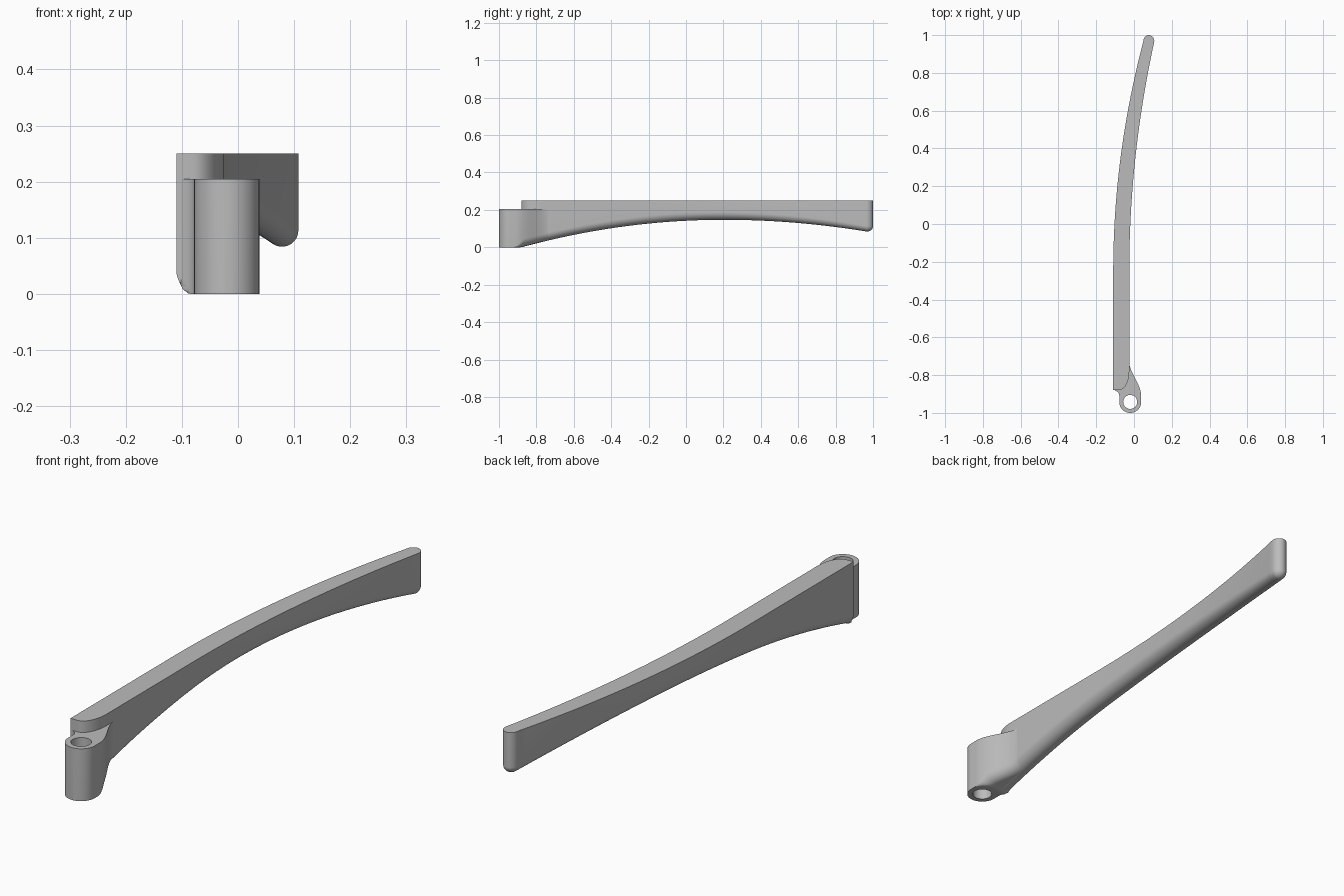
import bpy, bmesh
from math import sin, cos, radians, sqrt, pi

cube = bpy.data.objects.get("Cube")
if cube:
    bpy.data.objects.remove(cube, do_unlink=True)

grey = bpy.data.materials.new("plain grey")
grey.use_nodes = True
grey.diffuse_color = (0.5, 0.5, 0.5, 1)
grey.node_tree.nodes["Principled BSDF"].inputs["Base Color"].default_value = (0.5, 0.5, 0.5, 1)

TOP, LUG_TOP = 0.25, 0.205
TIP_Y = 0.967
PIN_X, PIN_Y, LUG_R, HOLE_R = -0.02, -0.942, 0.058, 0.037


def smooth(a, b, t):
    t = min(max((t - a) / (b - a), 0), 1)
    return t * t * (3 - 2 * t)


def underside(y):
    return 0.147 - (0.126 if y < 0.2 else 0.107) * (y - 0.2) ** 2


def arm_sides(y):
    bend = max(y + 0.25, 0) ** 2
    return -0.11 + 0.1075 * bend, -0.025 + 0.0895 * bend


def section(y, left, right, bottom, top, r, x_min=-1, x_max=1):
    """Upright section with rounded lower corners, trimmed to limits."""
    arc = [i * pi / 20 for i in range(11)]
    pts = [(left, top), (right, top)]
    pts += [(right - r + r * cos(a), bottom + r - r * sin(a)) for a in arc]
    pts += [(left + r - r * sin(a), bottom + r - r * cos(a)) for a in arc]
    return [(min(max(x, x_min), x_max), y, max(z, 0)) for x, z in pts]


def loft(name, rings):
    bm = bmesh.new()
    rows = [[bm.verts.new(p) for p in ring] for ring in rings]
    n = len(rows[0])
    for a, b in zip(rows, rows[1:]):
        for i in range(n):
            j = (i + 1) % n
            bm.faces.new((a[i], a[j], b[j], b[i]))
    bm.faces.new(rows[0])
    bm.faces.new(rows[-1])
    bmesh.ops.remove_doubles(bm, verts=bm.verts, dist=1e-5)
    bmesh.ops.recalc_face_normals(bm, faces=bm.faces)
    mesh = bpy.data.meshes.new(name)
    bm.to_mesh(mesh)
    bm.free()
    mesh.materials.append(grey)
    obj = bpy.data.objects.new(name, mesh)
    bpy.context.collection.objects.link(obj)
    return obj


def select(obj):
    bpy.ops.object.select_all(action='DESELECT')
    obj.select_set(True)
    bpy.context.view_layer.objects.active = obj


# Curved arm, with a rounded inner corner at the hinge end
rings = []
front = [-0.78 - 0.1 * cos(i * pi / 24) for i in range(12)]
body = [-0.78 + i * (TIP_Y + 0.78) / 60 for i in range(61)]
for y in front + body:
    l, r = arm_sides(y)
    limit = 1
    if y < -0.78:
        limit = -0.08 + 0.055 * sqrt(max(0, 1 - ((-0.78 - y) / 0.1) ** 2))
    rings.append(section(y, l, r, underside(y), TOP, (r - l) / 2, x_max=limit))

# Ball-shaped tip of the arm
l, r = arm_sides(TIP_Y)
mid, half = (l + r) / 2, (r - l) / 2
ball_z = underside(TIP_Y) + half
for i in range(1, 13):
    t = radians(i * 7.2)
    h = half * cos(t)
    rings.append(section(TIP_Y + (1 - TIP_Y) * sin(t), mid - h, mid + h, ball_z - h, TOP, h))
arm = loft("arm", rings)

# Hinge lug: round barrel that flows into the inner side of the arm
rings = []
for i in range(1, 19):
    t = radians(i * 5)
    w = LUG_R * sin(t)
    rings.append(section(PIN_Y - LUG_R * cos(t), PIN_X - w, PIN_X + w, 0, LUG_TOP, 0.0002))
for i in range(1, 41):
    y = PIN_Y + i * (-0.72 - PIN_Y) / 40
    right = PIN_X + LUG_R - 0.064 * smooth(-0.91, -0.725, y)
    fillet = max(0, min(1, (y + 0.91) / 0.03))
    x_min = PIN_X - LUG_R - 0.03 * (1 - sqrt(1 - fillet ** 2))
    radius = 0.0002 + 0.041 * smooth(-0.92, -0.86, y)
    bottom = max(0, underside(y)) + 0.001 * smooth(-0.9, -0.85, y)
    rings.append(section(y, -0.108, right, bottom, LUG_TOP, radius, x_min=x_min))
lug = loft("hinge_lug", rings)

# Pin hole through the barrel
bpy.ops.mesh.primitive_cylinder_add(vertices=48, radius=HOLE_R, depth=1, location=(PIN_X, PIN_Y, 0.1))
cutter = bpy.context.object
cutter.name = "pin_hole_cutter"
cutter.hide_render = True
cutter.data.materials.append(grey)
select(lug)
cut = lug.modifiers.new("pin_hole", 'BOOLEAN')
cut.operation = 'DIFFERENCE'
cut.solver = 'EXACT'
cut.object = cutter
bpy.ops.object.modifier_apply(modifier=cut.name)
bpy.data.objects.remove(cutter, do_unlink=True)

for obj in (arm, lug):
    select(obj)
    bpy.ops.object.shade_smooth_by_angle(angle=radians(35))
